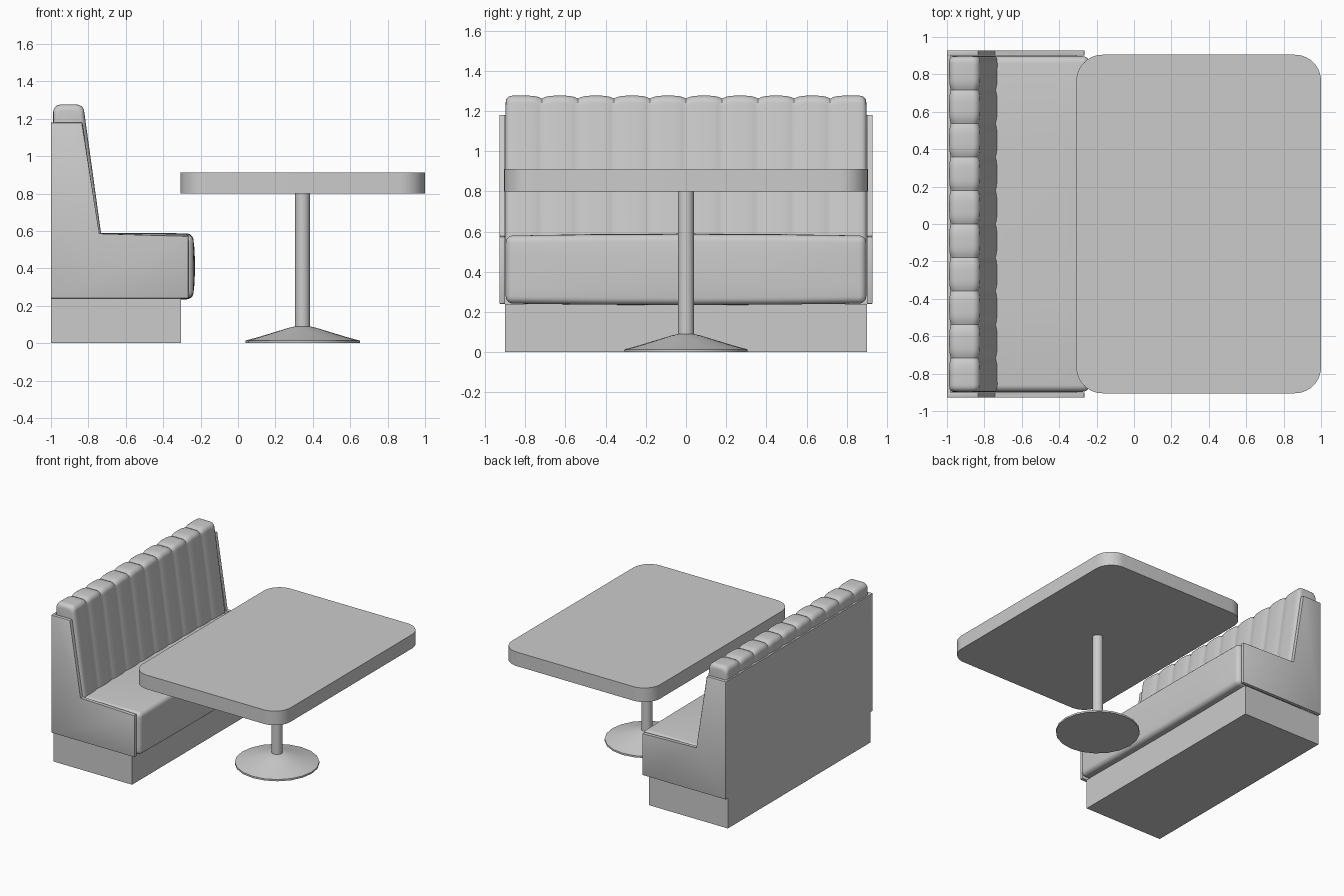
import bpy, bmesh, math
from mathutils import Vector

if "Cube" in bpy.data.objects:
    bpy.data.objects.remove(bpy.data.objects["Cube"])


def finish(name, bm, angle=35):
    bmesh.ops.recalc_face_normals(bm, faces=bm.faces)
    me = bpy.data.meshes.new(name)
    bm.to_mesh(me)
    bm.free()
    ob = bpy.data.objects.new(name, me)
    bpy.context.collection.objects.link(ob)
    me.shade_smooth()
    me.set_sharp_from_angle(angle=math.radians(angle))
    return ob


def loft(name, rings, angle=35, bevel=0):
    """Skin a list of equal-length closed rings and cap both ends."""
    bm = bmesh.new()
    vs = [[bm.verts.new(p) for p in ring] for ring in rings]
    n = len(vs[0])
    for a, b in zip(vs, vs[1:]):
        for i in range(n):
            j = (i + 1) % n
            bm.faces.new((a[i], a[j], b[j], b[i]))
    bm.faces.new(vs[0])
    bm.faces.new(vs[-1])
    if bevel:
        bmesh.ops.bevel(bm, geom=bm.edges[:], offset=bevel, segments=2,
                        profile=0.5, affect='EDGES')
    return finish(name, bm, angle)


def box(name, x0, x1, y0, y1, z0, z1):
    base = [(x0, y0), (x1, y0), (x1, y1), (x0, y1)]
    return loft(name, [[(x, y, z) for x, y in base] for z in (z0, z1)])


def lathe(name, cx, profile, sides):
    rings = [[(cx + r * math.cos(2 * math.pi * i / sides),
               r * math.sin(2 * math.pi * i / sides), z) for i in range(sides)]
             for r, z in profile]
    return loft(name, rings)


# Plinth and rear panel, flush at the back
box("plinth", -1.0, -0.305, -0.9, 0.9, 0.0, 0.24)
box("back_panel", -1.0, -0.98, -0.902, 0.902, 0.24, 1.18)

# L-shaped end panels
outline = [(-1, 0.24), (-0.265, 0.24), (-0.265, 0.575), (-0.745, 0.582),
           (-0.832, 1.18), (-1, 1.18)]
for name, s in (("left_end_panel", 1), ("right_end_panel", -1)):
    loft(name, [[(x, s * y, z) for x, z in outline] for y in (0.9, 0.928)], bevel=0.004)

# Seat cushion: bevelled box with slightly crowned faces
bm = bmesh.new()
bmesh.ops.create_cube(bm, size=2)
bmesh.ops.subdivide_edges(bm, edges=bm.edges[:], cuts=3, use_grid_fill=True)
sharp = [e for e in bm.edges if e.calc_face_angle(0) > 1]
for v in bm.verts:
    x, y, z = v.co
    v.co = Vector((-0.548 + 0.31 * x + 0.008 * (x > 0.9) * (1 - y * y) * (1 - z * z),
                   0.897 * y,
                   0.411 + 0.169 * z + 0.01 * z * (1 - y * y) * (1 - 0.3 * x * x)))
bmesh.ops.bevel(bm, geom=sharp, offset=0.036, segments=5, profile=0.5, affect='EDGES')
finish("seat", bm, 40)


# Channelled backrest: one rounded profile swept along y, pinched at the seams
def back_section(y, d):
    r = 0.04
    top = 1.276 - d
    front_low, front_top, rear = -0.73 - d * 0.6, -0.822 - d * 0.6, -0.988 + d * 0.6
    pts = [(rear, 0.5), (front_low + 0.01, 0.5)]
    for cx, a0 in ((front_top - r, 0), (rear + r, 90)):
        for k in range(7):
            a = math.radians(a0 + 15 * k)
            pts.append((cx + r * math.cos(a), top - r + r * math.sin(a)))
    return [(x, y, z) for x, z in pts]


channels, steps, half = 10, 10, 0.897
w = 2 * half / channels
sections = []
for k in range(5):
    a = math.radians(18 * k)
    sections.append((half - 0.032 * math.sin(math.radians(90)) + 0.032 * math.cos(a),
                     0.032 * (1 - math.sin(a))))
left = [(-y, d) for y, d in sections]
right = [(y, d) for y, d in reversed(sections)]
mid = []
for c in range(channels):
    for s in range(steps):
        t = -1 + 2 * s / steps
        y = -half + w * (c + (t + 1) / 2)
        if abs(y) < half - 0.034:
            outer = (c == 0 and t < 0) or (c == channels - 1 and t > 0)
            mid.append((y, 0 if outer else 0.014 * abs(t) ** 3.5))
loft("backrest", [back_section(y, d) for y, d in left + mid + right], 40)

# Table top with rounded corners
x0, x1, h, r = -0.308, 1.0, 0.905, 0.14
ring = []
for cx, cy, a0 in ((x1 - r, h - r, 0), (x0 + r, h - r, 90),
                   (x0 + r, r - h, 180), (x1 - r, r - h, 270)):
    for k in range(11):
        a = math.radians(a0 + 9 * k)
        ring.append((cx + r * math.cos(a), cy + r * math.sin(a)))
loft("table_top", [[(x, y, z) for x, y in ring] for z in (0.8, 0.912)])

# Pedestal
lathe("table_column", 0.345, [(0.04, 0.08), (0.04, 0.8)], 24)
lathe("table_foot", 0.345, [(0.306, 0), (0.306, 0.014), (0.24, 0.032), (0.14, 0.062),
                            (0.075, 0.082), (0.04, 0.09)], 20)
